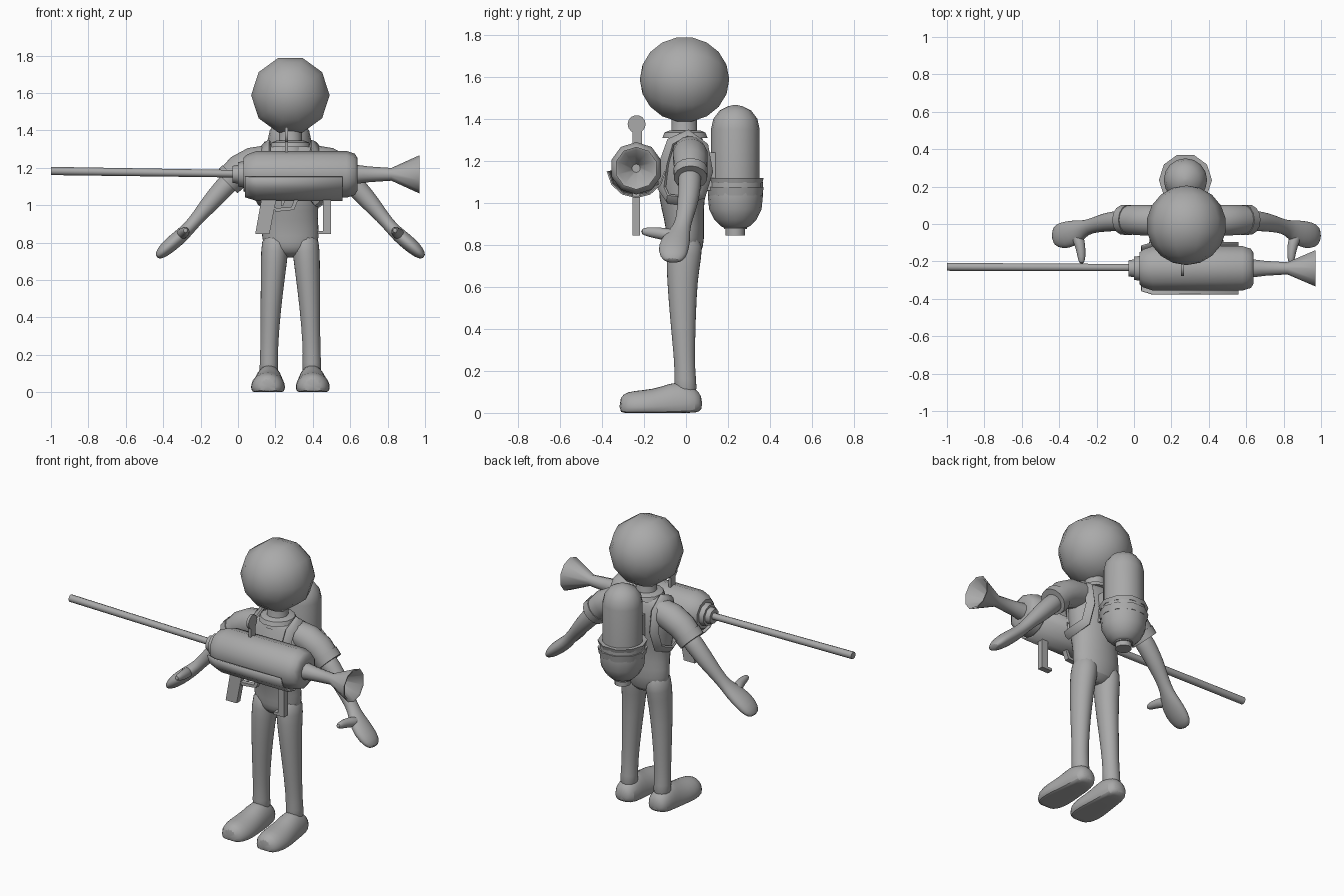
import bpy, bmesh, math
from mathutils import Vector, Matrix

default_cube = bpy.data.objects.get("Cube")
if default_cube:
    bpy.data.objects.remove(default_cube, do_unlink=True)

grey = bpy.data.materials.new("plain grey")
grey.use_nodes = True
grey.diffuse_color = (.4, .4, .4, 1)
shader = next(n for n in grey.node_tree.nodes if n.type == 'BSDF_PRINCIPLED')
shader.inputs["Base Color"].default_value = grey.diffuse_color

MIDDLE = .28                      # the figure stands beside the centre
X, Y, Z = Vector((1, 0, 0)), Vector((0, 1, 0)), Vector((0, 0, 1))


def finish(name, bm, soften=0, thickness=0):
    """Turn a bmesh into a smooth-shaded object with optional modifiers."""
    bmesh.ops.recalc_face_normals(bm, faces=bm.faces[:])
    mesh = bpy.data.meshes.new(name)
    bm.to_mesh(mesh)
    bm.free()
    mesh.materials.append(grey)
    obj = bpy.data.objects.new(name, mesh)
    bpy.context.collection.objects.link(obj)
    bpy.ops.object.select_all(action='DESELECT')
    obj.select_set(True)
    bpy.context.view_layer.objects.active = obj
    bpy.ops.object.shade_smooth_by_angle(angle=math.radians(45))
    if thickness:
        obj.modifiers.new("thickness", 'SOLIDIFY').thickness = thickness
    if soften:
        subdivision = obj.modifiers.new("soften", 'SUBSURF')
        subdivision.levels = subdivision.render_levels = soften
    return obj


def skin(name, rings, looped=False, open_rings=False, floor=None, **options):
    """Bridge equal rings of points; cap the ends unless open or looped."""
    bm = bmesh.new()
    rows = []
    for ring in rings:
        if floor is not None:
            for point in ring:
                point.z = max(point.z, floor)
        rows.append([bm.verts.new(point) for point in ring])
    pairs = list(zip(rows, rows[1:]))
    if looped:
        pairs.append((rows[-1], rows[0]))
    count = len(rows[0])
    for low, high in pairs:
        for i in range(count - open_rings):
            j = (i + 1) % count
            bm.faces.new((low[i], low[j], high[j], high[i]))
    if not looped and not open_rings:
        bm.faces.new(rows[0])
        bm.faces.new(rows[-1])
    return finish(name, bm, **options)


def loft(name, stations, across=Y, sides=14, around=None, looped=False, **options):
    """Ellipses along a path; each station is x, y, z, depth, width along across."""
    path = [Vector(s[:3]) for s in stations]
    rings, last = [], len(path) - 1
    for i, (point, station) in enumerate(zip(path, stations)):
        if looped:
            along = path[(i + 1) % len(path)] - path[i - 1]
        else:
            along = path[min(i + 1, last)] - path[max(i - 1, 0)]
        along.normalize()
        wide = along.cross(point - around) if around else across - along * across.dot(along)
        wide.normalize()
        deep = along.cross(wide)
        turns = [math.tau * k / sides for k in range(sides)]
        rings.append([point + deep * station[3] * math.cos(t) + wide * station[4] * math.sin(t)
                      for t in turns])
    return skin(name, rings, looped=looped, **options)


def lathe(name, profile, origin, axis, sides, start=0., sweep=math.tau, **options):
    """Spin (distance, radius) pairs about an axis."""
    u, v = (Y, Z) if axis is X else (X, Y)
    partial = sweep < math.tau
    turns = [start + sweep * k / sides for k in range(sides + partial)]
    rings = [[Vector(origin) + axis * d + (u * math.cos(t) + v * math.sin(t)) * r for t in turns]
             for d, r in profile]
    return skin(name, rings, open_rings=partial, **options)


def plate(name, outline, y, depth):
    """Extrude an x-z outline along y."""
    return skin(name, [[Vector((x, y + side * depth / 2, z)) for x, z in outline]
                       for side in (-1, 1)])


# Head: faceted ball with its poles facing front and back
bm = bmesh.new()
bmesh.ops.create_uvsphere(bm, u_segments=10, v_segments=9, radius=.213)
bmesh.ops.rotate(bm, verts=bm.verts, matrix=Matrix.Rotation(math.pi / 2, 3, 'X'))
bmesh.ops.rotate(bm, verts=bm.verts, matrix=Matrix.Rotation(math.pi / 2, 3, 'Y'))
bmesh.ops.translate(bm, verts=bm.verts, vec=(MIDDLE, -.007, 1.588))
finish("head", bm)

# Torso, neck and collar
torso = [(-.02, .72, .06, .04), (-.01, .76, .14, .085), (0, .83, .16, .092),
         (-.01, .93, .148, .095), (-.02, 1.02, .155, .112), (-.015, 1.12, .178, .12),
         (0, 1.22, .195, .105), (.005, 1.29, .18, .085), (0, 1.34, .11, .065)]
loft("torso", [(MIDDLE, y, z, a, b) for y, z, a, b in torso], sides=16, soften=1)
lathe("neck", [(1.28, .085), (1.34, .062), (1.44, .062)], (MIDDLE, -.008, 0), Z, 14)
lathe("collar", [(1.31, .11), (1.335, .1), (1.345, .075)], (MIDDLE, -.005, 0), Z, 14)

for side, label in ((1, "left"), (-1, "right")):
    def place(stations):
        return [(MIDDLE + side * s[0], *s[1:]) for s in stations]

    # Leg and shoe
    loft(label + "_leg", place([
        (.115, 0, .07, .055, .06), (.115, -.004, .16, .05, .052), (.113, -.007, .25, .048, .05),
        (.105, -.015, .45, .056, .063), (.092, -.018, .64, .068, .075),
        (.085, -.01, .75, .075, .087), (.075, 0, .85, .075, .085)]), soften=1)
    loft(label + "_shoe", place([
        (.115, .078, .045, .035, .03), (.115, .05, .045, .07, .08), (.115, -.03, .04, .078, .12),
        (.117, -.11, .03, .085, .095), (.12, -.2, .025, .098, .085),
        (.12, -.28, .025, .085, .08), (.12, -.318, .025, .045, .05)]),
        across=Z, floor=0, soften=1)

    # Short sleeve with a raised cuff
    loft(label + "_sleeve", place([
        (.1, .015, 1.25, .075, .075), (.2, .02, 1.225, .085, .085),
        (.27, .022, 1.19, .082, .082), (.325, .022, 1.135, .076, .076)]))
    loft(label + "_cuff", place([
        (.305, .022, 1.155, .083, .083), (.34, .022, 1.12, .08, .08)]))

    # Bare arm ending in a mitten hand with a thumb
    loft(label + "_arm", place([
        (.28, .02, 1.17, .06, .06), (.36, .018, 1.09, .056, .056), (.43, .01, 1.01, .05, .052),
        (.49, -.005, .94, .038, .042), (.54, -.02, .88, .035, .04),
        (.58, -.04, .84, .04, .065), (.64, -.06, .79, .042, .077),
        (.69, -.062, .745, .034, .066), (.713, -.065, .72, .014, .035)]), soften=1)
    loft(label + "_thumb", place([
        (.59, -.04, .84, .035, .04), (.565, -.12, .855, .03, .028),
        (.56, -.18, .862, .025, .023), (.56, -.215, .865, .013, .012)]),
        across=X, sides=10, soften=1)

    # Pack strap looping over the shoulder and under the arm
    loft(label + "_strap", place([p + (.012, .03) for p in (
        (.1, -.115, 1.07), (.12, -.105, 1.19), (.13, -.072, 1.29), (.13, .01, 1.33),
        (.13, .085, 1.27), (.13, .105, 1.15), (.14, .075, 1.04), (.165, -.01, 1.01),
        (.145, -.085, 1.02))]), around=Vector((MIDDLE, 0, 1.15)), sides=6, looped=True)

# Back tank: domed cylinder in a cup, with bands and a bottom nozzle
tank_origin = (MIDDLE - .005, .235, 0)
lathe("tank", [(1., .116), (1.35, .116), (1.4, .105), (1.44, .075), (1.46, .035), (1.466, .008)],
      tank_origin, Z, 16)
lathe("tank_cup", [(.88, .05), (.89, .07), (.92, .1), (.97, .125), (1.03, .131), (1.1, .131)],
      tank_origin, Z, 16)
for name, bottom, top in (("upper_tank_band", 1.095, 1.118), ("lower_tank_band", 1.035, 1.075)):
    lathe(name, [(bottom, .135), (top, .142)], tank_origin, Z, 10)
lathe("tank_nozzle", [(.845, .047), (.875, .047), (.875, .055), (.9, .055)], tank_origin, Z, 12)
plate("tank_mount", [(MIDDLE - .06, 1.06), (MIDDLE + .06, 1.06),
                     (MIDDLE + .06, 1.24), (MIDDLE - .06, 1.24)], .11, .06)

# Long gun: body and funnel in one turned piece
gun_origin = (0, -.237, 1.165)
lathe("gun_body", [(-.03, .03), (-.03, .045), (0, .05), (0, .065), (.03, .07), (.03, .09),
                   (.05, .107), (.1, .125), (.58, .125), (.625, .11), (.64, .085), (.64, .05),
                   (.7, .042), (.82, .034), (.97, .102), (.965, .088), (.84, .02)],
      gun_origin, X, 10, start=math.pi / 10)
lathe("gun_lower_shell", [(.04, .115), (.1, .134), (.56, .134)], gun_origin, X, 6,
      start=math.pi * 1.03, sweep=math.pi * .94, thickness=.008)
loft("gun_barrel", [(-1, -.229, 1.183, .022, .022), (0, -.233, 1.168, .02, .02)], sides=10)

# Sight, grips and trigger guard
lathe("sight_disc", [(-.008, .043), (.008, .043)], (.26, -.235, 1.375), X, 14)
plate("sight_post", [(.252, 1.27), (.268, 1.27), (.268, 1.36), (.252, 1.36)], -.232, .045)
plate("rear_grip", [(.13, 1.06), (.21, 1.06), (.168, .845), (.092, .845)], -.236, .036)
plate("front_grip", [(.455, 1.06), (.498, 1.06), (.498, .845), (.425, .845), (.425, .862),
                     (.455, .862)], -.236, .036)
plate("trigger_guard", [(.19, .99), (.2, .965), (.3, .975), (.33, 1.05), (.31, 1.05),
                        (.285, .99), (.21, .985)], -.236, .03)
plate("trigger", [(.235, 1.05), (.255, 1.05), (.245, 1.), (.23, .995)], -.236, .015)
